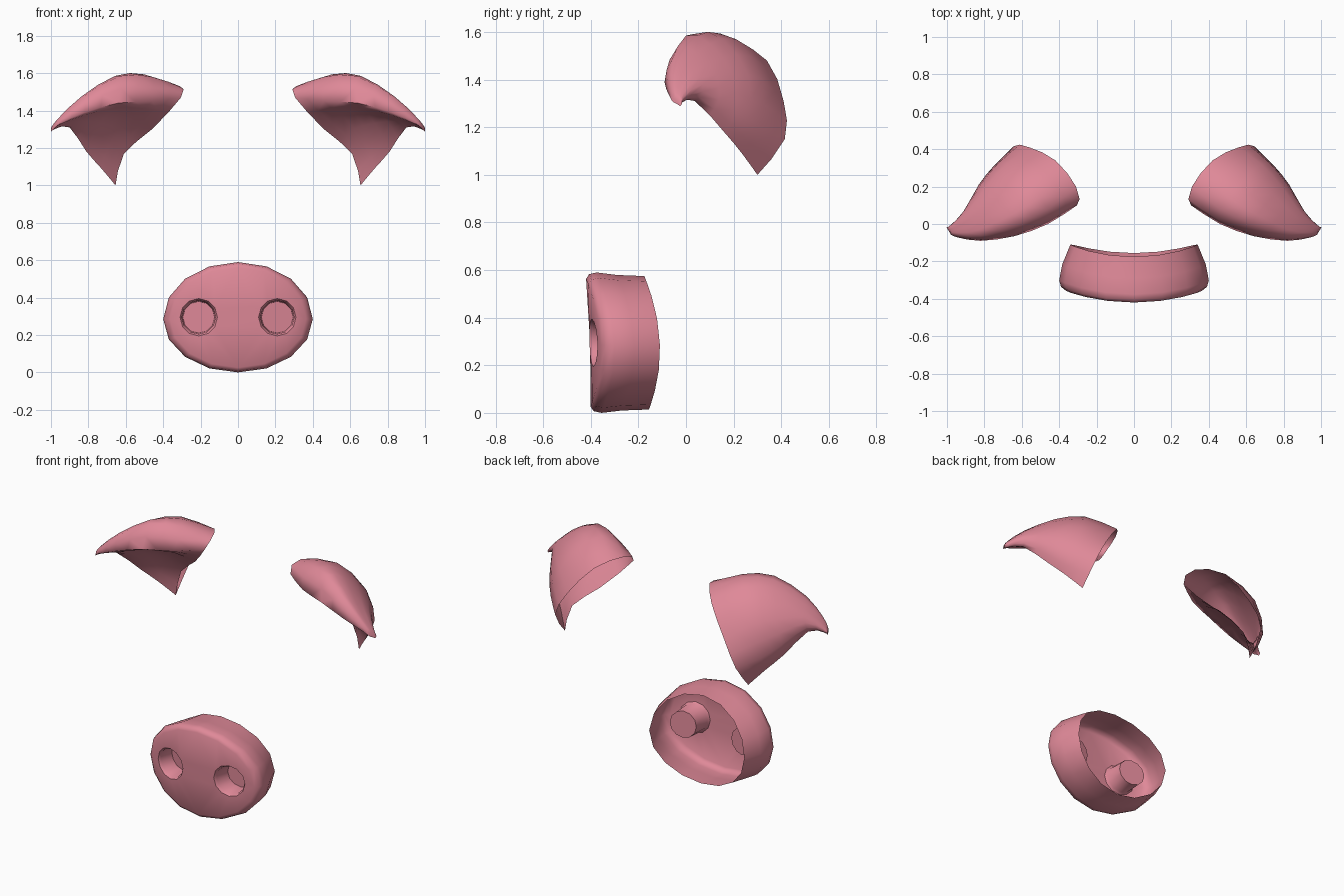
import bpy, bmesh, math
from mathutils import Vector

if "Cube" in bpy.data.objects:
    bpy.data.objects.remove(bpy.data.objects["Cube"])

pink = bpy.data.materials.new("soft_pink")
pink.use_nodes = True
colour = (0.74, 0.25, 0.315, 1)
pink.diffuse_color = colour
pink.node_tree.nodes["Principled BSDF"].inputs["Base Color"].default_value = colour


def finish(bm, name, angle):
    """Turn a bmesh into a smooth shaded object with sharp creases."""
    bmesh.ops.recalc_face_normals(bm, faces=bm.faces)
    mesh = bpy.data.meshes.new(name)
    bm.to_mesh(mesh)
    bm.free()
    mesh.materials.append(pink)
    mesh.polygons.foreach_set("use_smooth", [True] * len(mesh.polygons))
    mesh.set_sharp_from_angle(angle=math.radians(angle))
    obj = bpy.data.objects.new(name, mesh)
    bpy.context.collection.objects.link(obj)
    return obj


def bridge(bm, a, b):
    """Join two vertex loops of equal length with quads."""
    n = len(a)
    for i in range(n):
        j = (i + 1) % n
        bm.faces.new((a[i], a[j], b[j], b[i]))


def spline(a, b, c, d, t):
    """Point on a smooth curve between b and c."""
    return 0.5 * (2 * b + (c - a) * t + (2 * a - 5 * b + 4 * c - d) * t ** 2
                  + (3 * b - a - 3 * c + d) * t ** 3)


# ---------- snout: hollow oval shell, open at the back ----------
SIDES, MID_Z = 16, 0.285


def bend(x, z, y, curve):
    """Place a point on the gently curved, leaning snout."""
    return Vector((x, y + curve * x * x - 0.035 * (z - MID_Z), z))


def oval(sx, sz):
    pts = []
    for i in range(SIDES):
        a = math.tau * i / SIDES
        half = 0.305 if math.sin(a) > 0 else 0.285
        pts.append((0.4 * sx * math.cos(a), MID_Z + half * sz * math.sin(a)))
    return pts


def circle(cx, radius, n=12):
    return [(cx + radius * math.cos(math.tau * i / n),
             0.295 + radius * math.sin(math.tau * i / n)) for i in range(n)]


bm = bmesh.new()


def loop(points, y, curve=0.4):
    return [bm.verts.new(bend(x, z, y, curve)) for x, z in points]


def loop_edges(verts):
    return [bm.edges.new((v, verts[(i + 1) % len(verts)])) for i, v in enumerate(verts)]


# front face with two nostril openings
rim = loop(oval(0.91, 0.91), -0.41)
mouths = [loop(circle(side * 0.21, 0.1), -0.41) for side in (-1, 1)]
edges = loop_edges(rim)
for mouth in mouths:
    edges += loop_edges(mouth)
bmesh.ops.triangle_fill(bm, edges=edges, use_beauty=True, normal=(0, -1, 0))

# nostril wells
for side, mouth in zip((-1, 1), mouths):
    lip = loop(circle(side * 0.21, 0.09), -0.395)
    floor = loop(circle(side * 0.21, 0.085), -0.29)
    bridge(bm, mouth, lip)
    bridge(bm, lip, floor)
    bm.faces.new(floor)

# side wall, from the rounded front rim to the open back
previous = rim
for sx, sz, y, curve in ((0.975, 0.975, -0.397, 0.4), (1, 1, -0.365, 0.4),
                         (0.96, 0.965, -0.28, 0.43), (0.85, 0.95, -0.165, 0.48)):
    ring = loop(oval(sx, sz), y, curve)
    bridge(bm, previous, ring)
    previous = ring
finish(bm, "snout", 50)

# ---------- ears: curled crescent shells, open at the base ----------
# each section runs: front lip, over the top, down the back, lower edge, inside
SECTIONS = [
    [(.305, .10, 1.47), (.31, .20, 1.53), (.42, .34, 1.48), (.56, .41, 1.31),
     (.645, .415, 1.15), (.655, .30, 1.0), (.61, .29, 1.17), (.46, .22, 1.30)],
    [(.46, 0, 1.45), (.46, .08, 1.58), (.56, .21, 1.57), (.68, .32, 1.40),
     (.75, .31, 1.2), (.73, .235, 1.09), (.68, .21, 1.23), (.56, .13, 1.37)],
    [(.64, -.065, 1.44), (.63, 0, 1.585), (.70, .1, 1.55), (.79, .2, 1.42),
     (.83, .21, 1.27), (.81, .16, 1.18), (.77, .12, 1.27), (.69, .05, 1.39)],
    [(.82, -.09, 1.39), (.82, -.06, 1.48), (.85, 0, 1.46), (.89, .06, 1.41),
     (.91, .07, 1.35), (.90, .04, 1.31), (.88, .01, 1.33), (.85, -.04, 1.36)],
]
LOWER_EDGE = 5


def shrink(section, centre, scale):
    mid = sum(section, Vector()) / len(section)
    return [Vector(centre) + (p - mid) * scale for p in section]


def around(section):
    """Round a section, keeping the lower edge crisp."""
    n, out = len(section), []
    for i in range(n):
        a, b, c, d = (section[(i + k) % n] for k in (-1, 0, 1, 2))
        if i == LOWER_EDGE:
            a = b
        if (i + 1) % n == LOWER_EDGE:
            d = c
        out += [b, spline(a, b, c, d, 0.5)]
    return out


def build_ear(name, side):
    keys = [[Vector(p) for p in s] for s in SECTIONS]
    keys.append(shrink(keys[-1], (0.96, -0.035, 1.335), 0.42))
    keys.append(shrink(keys[-1], (0.99, -0.035, 1.308), 0.6))
    keys = [around(s) for s in keys]

    # smooth interpolation from base to tip
    rings = []
    for i in range(len(keys) - 1):
        quad = [keys[min(max(i + k, 0), len(keys) - 1)] for k in (-1, 0, 1, 2)]
        for t in (0, 0.5):
            rings.append([spline(*pts, t) for pts in zip(*quad)])
    rings.append(keys[-1])

    bm = bmesh.new()
    loops = [[bm.verts.new((side * p.x, p.y, p.z)) for p in ring] for ring in rings]
    for a, b in zip(loops, loops[1:]):
        bridge(bm, a, b)
    bm.faces.new(loops[-1])
    finish(bm, name, 75)


build_ear("left_ear", 1)
build_ear("right_ear", -1)
